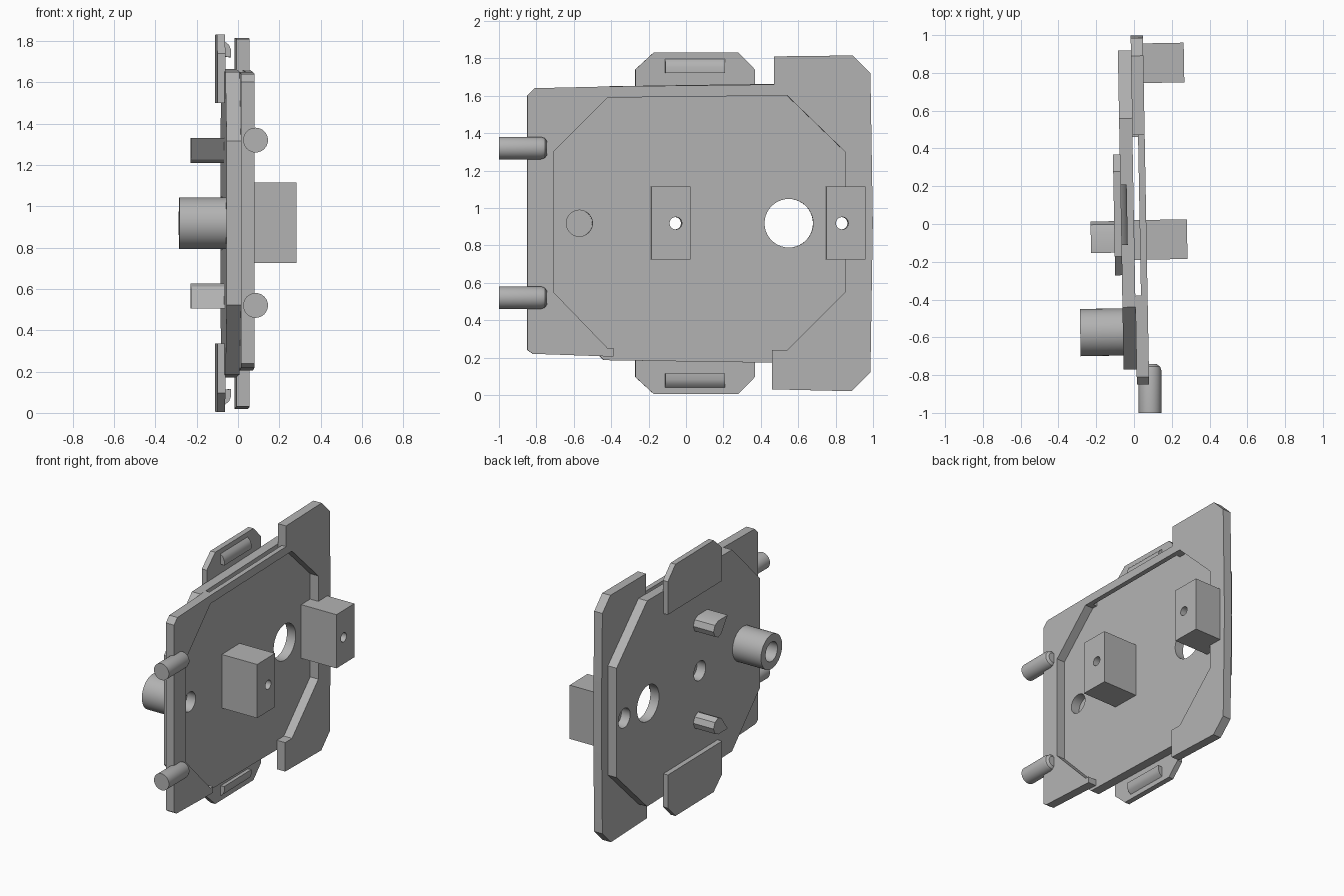
import bpy, bmesh, math
from mathutils import Matrix, Vector

if "Cube" in bpy.data.objects:
    bpy.data.objects.remove(bpy.data.objects["Cube"], do_unlink=True)

grey = bpy.data.materials.new("plain_grey")
grey.use_nodes = True
colour = (0.45, 0.45, 0.45, 1)
grey.diffuse_color = colour
grey.node_tree.nodes["Principled BSDF"].inputs["Base Color"].default_value = colour

TILT = Matrix.Rotation(0.018, 4, 'Z')   # the whole assembly leans slightly
MID = 0.918                             # height of the mirror line


def finish(name, bm, tilt=True):
    bmesh.ops.recalc_face_normals(bm, faces=bm.faces[:])
    mesh = bpy.data.meshes.new(name)
    if tilt:
        bm.transform(TILT)
    bm.to_mesh(mesh)
    bm.free()
    mesh.materials.append(grey)
    obj = bpy.data.objects.new(name, mesh)
    bpy.context.collection.objects.link(obj)
    return obj


def extrude(name, points, direction):
    """Solid from a flat outline pushed along a direction."""
    bm = bmesh.new()
    face = bm.faces.new([bm.verts.new(p) for p in points])
    ext = bmesh.ops.extrude_face_region(bm, geom=[face])
    verts = [g for g in ext["geom"] if isinstance(g, bmesh.types.BMVert)]
    bmesh.ops.translate(bm, verts=verts, vec=Vector(direction))
    return finish(name, bm)


def plate(name, outline, x0, x1):
    return extrude(name, [(x0, y, z) for y, z in outline], (x1 - x0, 0, 0))


def flip(outline):
    return [(a, 2 * MID - z) for a, z in outline]


def rect(y0, y1, z0, z1):
    return [(y0, z0), (y1, z0), (y1, z1), (y0, z1)]


def disc(y, radius, n=40):
    return [(y + radius * math.cos(i * math.tau / n),
             MID + radius * math.sin(i * math.tau / n)) for i in range(n)]


def activate(obj):
    bpy.ops.object.select_all(action='DESELECT')
    obj.select_set(True)
    bpy.context.view_layer.objects.active = obj


def drill(obj, y, radius, x0=-0.5, x1=0.5):
    cutter = plate("drill_cutter", disc(y, radius), x0, x1)
    cutter.hide_render = True
    mod = obj.modifiers.new("hole", 'BOOLEAN')
    mod.operation = 'DIFFERENCE'
    mod.solver = 'EXACT'
    mod.object = cutter
    activate(obj)
    bpy.ops.object.modifier_apply(modifier=mod.name)
    bpy.data.objects.remove(cutter, do_unlink=True)


parts = []

# Octagonal backing plate with its holes
upper = [(-0.77, 1.315), (-0.44, 1.65), (0.56, 1.665), (0.92, 1.315)]
core = plate("core_plate", upper + flip(upper)[::-1], -0.069, 0)
for y, radius in ((0.55, 0.13), (-0.57, 0.07), (-0.06, 0.07), (0.83, 0.07)):
    drill(core, y, radius)
parts.append(core)

# Raised frame around the recess, open along the bottom
front = [(-0.85, 0.24), (-0.85, 1.6), (-0.81, 1.64), (-0.38, 1.65),
         (-0.38, 1.59), (-0.42, 1.59), (-0.71, 1.3), (-0.71, 0.55),
         (-0.42, 0.25), (-0.39, 0.25), (-0.39, 0.205), (-0.82, 0.22)]
parts.append(plate("front_frame", front, 0, 0.065))
wing_outline = [(0.47, 1.6), (0.47, 1.81), (0.89, 1.815), (0.985, 1.72),
                (0.998, 0.92), (0.985, 0.12), (0.885, 0.02), (0.46, 0.03),
                (0.46, 0.24), (0.54, 0.24), (0.85, 0.55), (0.85, 1.3), (0.54, 1.6)]
wing = plate("rear_wing", wing_outline, 0, 0.065)
drill(wing, 0.83, 0.033)
parts.append(wing)
top_bar = [(-0.38, 1.59), (0.47, 1.6), (0.47, 1.66), (-0.38, 1.65)]
parts.append(plate("top_bar", top_bar, 0.03, 0.065))

# Blocks with screw holes
for name, y0, y1, hole in (("middle_block", -0.19, 0.02, -0.06),
                           ("rear_block", 0.745, 0.955, 0.83)):
    block = plate(name, rect(y0, y1, 0.725, 1.115), 0, 0.28)
    drill(block, hole, 0.033)
    parts.append(block)

# Hollow boss, closed partway
boss = plate("round_boss", disc(-0.57, 0.125), -0.295, -0.069)
drill(boss, -0.57, 0.07, -0.5, -0.15)
parts.append(boss)

# Mirrored tabs, hooks and posts
tab = [(-0.27, 1.5), (-0.27, 1.74), (-0.17, 1.832), (0.28, 1.832),
       (0.37, 1.74), (0.37, 1.5)]
hook = [(-0.07, 1.80), (-0.045, 1.78), (-0.035, 1.755), (-0.035, 1.72), (-0.07, 1.725)]
post = [(-0.15, 1.33), (-0.04, 1.33), (0.0, 1.312), (0.017, 1.27),
        (0.0, 1.23), (-0.04, 1.21), (-0.075, 1.225)]
for side, turn in (("upper", list), ("lower", flip)):
    parts.append(plate(side + "_tab", turn(tab), -0.105, -0.066))
    parts.append(plate(side + "_post", turn(post), -0.23, -0.066))
    parts.append(extrude(side + "_hook", [(x, -0.11, z) for x, z in turn(hook)],
                         (0, 0.32, 0)))

# Round pegs with softened inner ends
for side, z in (("upper", 1.32), ("lower", 0.52)):
    rings = [(-1.0, 0.06), (-0.775, 0.06), (-0.755, 0.053), (-0.742, 0.035)]
    bm = bmesh.new()
    loops = []
    for y, r in rings:
        loops.append([bm.verts.new((0.085 + r * math.cos(i * math.tau / 32), y,
                                    z + r * math.sin(i * math.tau / 32)))
                      for i in range(32)])
    for a, b in zip(loops, loops[1:]):
        for i in range(32):
            j = (i + 1) % 32
            bm.faces.new((a[i], a[j], b[j], b[i]))
    bm.faces.new(loops[0])
    bm.faces.new(loops[-1])
    parts.append(finish(side + "_peg", bm, tilt=False))

for obj in parts:
    activate(obj)
    bpy.ops.object.shade_smooth_by_angle(angle=math.radians(30))
